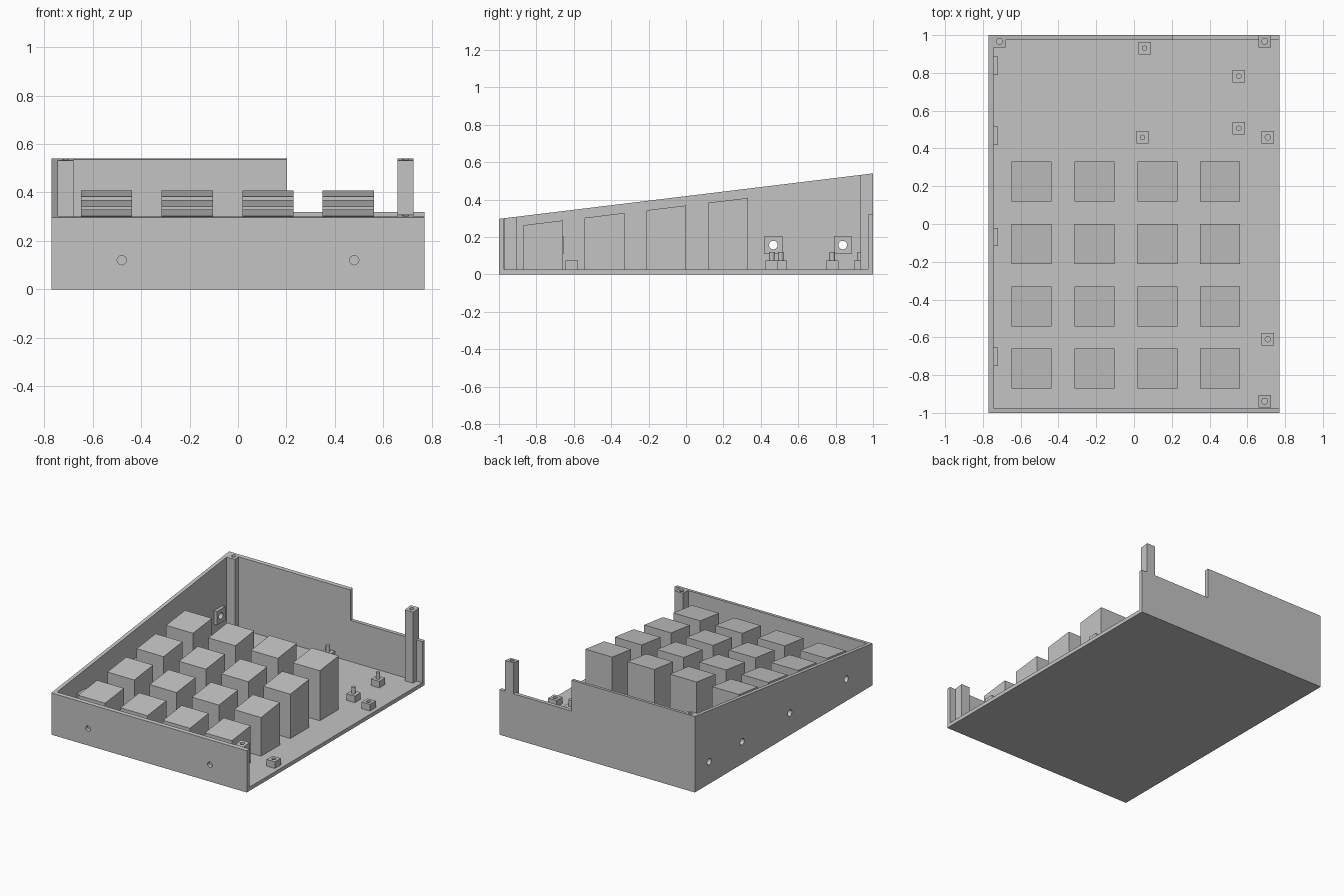
import bpy, bmesh
from mathutils import Matrix, Vector

cube = bpy.data.objects.get("Cube")
if cube:
    bpy.data.objects.remove(cube)

grey = bpy.data.materials.new("light_grey")
grey.use_nodes = True
colour = (0.55, 0.55, 0.55, 1)
grey.diffuse_color = colour
grey.node_tree.nodes["Principled BSDF"].inputs["Base Color"].default_value = colour

W, T = 0.77, 0.027          # half width, wall thickness
COLS = [-0.543, -0.21, 0.124, 0.455]
ROWS = [-0.764, -0.436, -0.106, 0.225]


def slope(y):
    return 0.297 + 0.1215 * (y + 1)


def add(name, bm):
    bmesh.ops.recalc_face_normals(bm, faces=bm.faces)
    mesh = bpy.data.meshes.new(name)
    bm.to_mesh(mesh)
    bm.free()
    mesh.materials.append(grey)
    obj = bpy.data.objects.new(name, mesh)
    bpy.context.scene.collection.objects.link(obj)
    return obj


def block(name, x, y, z0, z1=None, drop=0):
    """Box over the x and y ranges; without z1 its top follows the slope."""
    bm = bmesh.new()
    bmesh.ops.create_cube(bm, size=1)
    for v in bm.verts:
        up = v.co.z > 0
        v.co.x, v.co.y = x[v.co.x > 0], y[v.co.y > 0]
        v.co.z = z0 if not up else z1 if z1 is not None else slope(v.co.y) - drop
    return add(name, bm)


def square(name, cx, cy, half, z0, z1=None, drop=0):
    return block(name, (cx - half, cx + half), (cy - half, cy + half), z0, z1, drop)


def rod(name, centre, axis, radius, length):
    bm = bmesh.new()
    turn = Vector((0, 0, 1)).rotation_difference(Vector(axis)).to_matrix().to_4x4()
    bmesh.ops.create_cone(bm, cap_ends=True, segments=32, radius1=radius,
                          radius2=radius, depth=length,
                          matrix=Matrix.Translation(centre) @ turn)
    return add(name, bm)


def drill(parts, centre, axis, radius, length):
    """Cut a round hole through the given parts."""
    cutter = rod("hole_cutter", centre, axis, radius, length)
    cutter.hide_render = True
    for obj in parts:
        mod = obj.modifiers.new("hole", 'BOOLEAN')
        mod.operation, mod.solver, mod.object = 'DIFFERENCE', 'EXACT', cutter
        bpy.context.view_layer.update()
        deps = bpy.context.evaluated_depsgraph_get()
        mesh = bpy.data.meshes.new_from_object(obj.evaluated_get(deps))
        obj.modifiers.clear()
        obj.data = mesh
    bpy.data.objects.remove(cutter)


# Tray: floor and three walls, open along +x
block("floor", (-W, W), (-1, 1), 0, T)
side_wall = block("side_wall", (-W, -W + T), (-1, 1), T)
front_wall = block("front_wall", (-W + T, W), (-1, -1 + T), T)
back_high = block("back_wall_high", (-W + T, 0.203), (1 - T, 1), T)
back_low = block("back_wall_low", (0.203, W), (1 - T, 1), T, 0.32)

# Corner screw posts
for name, x, y, walls in [("back_right_post", -0.712, 0.967, [back_high]),
                          ("back_left_post", 0.692, 0.967, []),
                          ("front_left_post", 0.692, -0.938, [])]:
    post = square(name, x, y, 0.033, T)
    drill([post] + walls, (x, y, slope(y)), (0, 0, 1), 0.015, 0.2)

# Side wall bosses with through holes
for y in (-0.703, -0.068, 0.467, 0.838):
    boss = block("side_boss", (-W + T, -0.72), (y - 0.048, y + 0.048), 0.108, 0.205)
    drill([boss, side_wall], (-0.745, y, 0.157), (1, 0, 0), 0.023, 0.2)

# Front wall holes
for x in (-0.48, 0.48):
    drill([front_wall], (x, -1 + T / 2, 0.12), (0, 1, 0), 0.019, 0.1)

# Grid of slanted key blocks
for x in COLS:
    for y in ROWS:
        square("key_block", x, y, 0.106, T, drop=0.05)

# Standoffs with locating pins
for x, y in [(0.056, 0.931), (0.555, 0.782), (0.555, 0.507), (0.045, 0.459)]:
    square("pin_base", x, y, 0.033, T, 0.074)
    pin = rod("locating_pin", (x, y, 0.095), (0, 0, 1), 0.014, 0.05)
    for face in pin.data.polygons:
        face.use_smooth = len(face.vertices) == 4

# Standoffs with screw holes
for y in (0.459, -0.61):
    pad = square("screw_pad", 0.708, y, 0.033, T, 0.074)
    drill([pad], (0.708, y, 0.074), (0, 0, 1), 0.014, 0.07)
